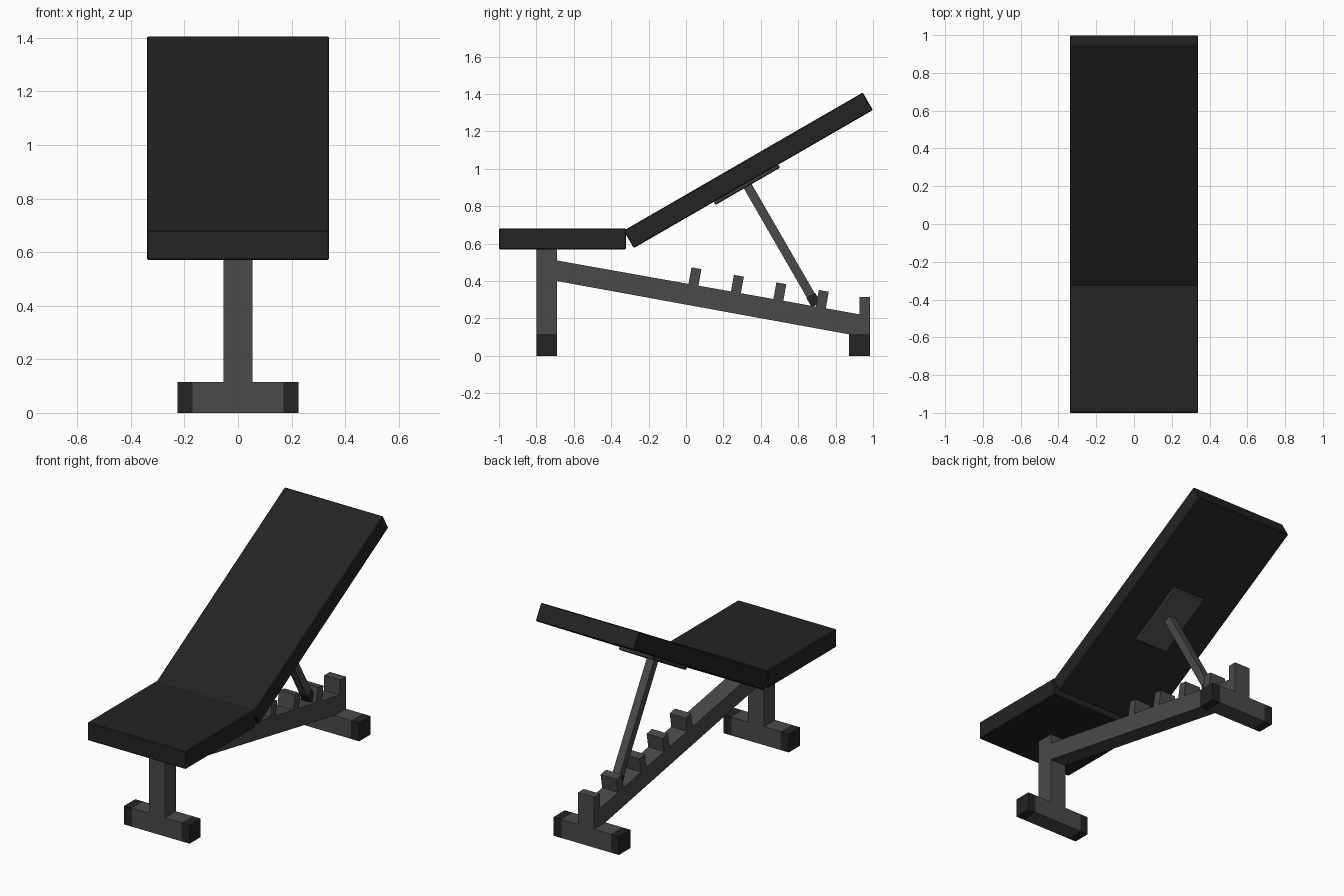
import bpy, bmesh
from math import radians, atan2
from mathutils import Matrix, Vector

default = bpy.data.objects.get("Cube")
if default:
    bpy.data.objects.remove(default)


def material(name, value):
    m = bpy.data.materials.new(name)
    m.use_nodes = True
    colour = (value, value, value, 1)
    m.diffuse_color = colour
    bsdf = m.node_tree.nodes["Principled BSDF"]
    bsdf.inputs["Base Color"].default_value = colour
    bsdf.inputs["Roughness"].default_value = 0.7
    return m


BLACK = material("black padding and rubber", 0.017)
STEEL = material("dark grey steel", 0.068)


def finish(name, bm, mat, frame=Matrix(), bevel=0):
    bmesh.ops.recalc_face_normals(bm, faces=bm.faces)
    mesh = bpy.data.meshes.new(name)
    bm.to_mesh(mesh)
    bm.free()
    mesh.materials.append(mat)
    ob = bpy.data.objects.new(name, mesh)
    ob.matrix_world = frame
    bpy.context.collection.objects.link(ob)
    if bevel:
        mod = ob.modifiers.new("soft edge", "BEVEL")
        mod.width = bevel
        mod.segments = 1
    return ob


def box(name, mat, x, y, z, frame=Matrix(), bevel=0):
    """Box between (min, max) ranges, placed in the given frame."""
    bm = bmesh.new()
    bmesh.ops.create_cube(bm, size=1)
    for v in bm.verts:
        v.co = Vector([(a + b) / 2 + c * (b - a) for (a, b), c in zip((x, y, z), v.co)])
    return finish(name, bm, mat, frame, bevel)


def side_profile(name, mat, points, half_width):
    """Side outline (y, z) extruded across x."""
    bm = bmesh.new()
    face = bm.faces.new([bm.verts.new((-half_width, y, z)) for y, z in points])
    ext = bmesh.ops.extrude_face_region(bm, geom=[face])
    moved = [g for g in ext["geom"] if isinstance(g, bmesh.types.BMVert)]
    bmesh.ops.translate(bm, verts=moved, vec=(2 * half_width, 0, 0))
    return finish(name, bm, mat)


def sym(h):
    return (-h, h)


# Pads
PAD = 0.34
box("seat_pad", BLACK, sym(PAD), (-1, -0.32), (0.57, 0.682), bevel=0.005)
tilt = Matrix.Translation((0, 0.333, 0.992)) @ Matrix.Rotation(radians(30), 4, "X")
box("backrest_pad", BLACK, sym(PAD), sym(0.738), sym(0.054), tilt, 0.005)

# Support plate and strut, square to the backrest
S = -0.045
box("backrest_plate", STEEL, sym(0.115), (S - 0.2, S + 0.2), (-0.073, -0.053), tilt, 0.006)
box("support_strut", STEEL, sym(0.025), (S - 0.024, S + 0.024), (-0.76, -0.07), tilt)
box("strut_tip", BLACK, sym(0.027), (S - 0.027, S + 0.027), (-0.805, -0.745), tilt)

# Feet with rubber end caps
W = 0.055
for label, y in (("front", (-0.8, -0.69)), ("rear", (0.872, 0.984))):
    box(label + "_foot", STEEL, sym(0.17), y, (0, 0.115))
    for side, x in (("left", (0.17, 0.226)), ("right", (-0.226, -0.17))):
        box(f"{label}_{side}_foot_cap", BLACK, x, y, (0, 0.115))

# Uprights and sloping beam
box("front_post", STEEL, sym(W), (-0.8, -0.69), (0.115, 0.57))
box("rear_stop", STEEL, sym(W), (0.928, 0.984), (0.115, 0.315))
top_front, top_rear = Vector((-0.69, 0.51)), Vector((0.984, 0.212))
side_profile("sloping_beam", STEEL,
             [top_front, (-0.69, 0.4), (0.872, 0.115), (0.984, 0.115), top_rear], W)

# Row of adjustment teeth, square to the beam
run = top_rear - top_front
slope = atan2(run.y, run.x)
for i in range(4):
    y = 0.04 + 0.227 * i
    z = top_front.y + (y - top_front.x) * run.y / run.x
    frame = Matrix.Translation((0, y, z)) @ Matrix.Rotation(slope, 4, "X")
    box(f"adjustment_tooth_{i + 1}", STEEL, sym(W), sym(0.027), (-0.02, 0.09), frame)
